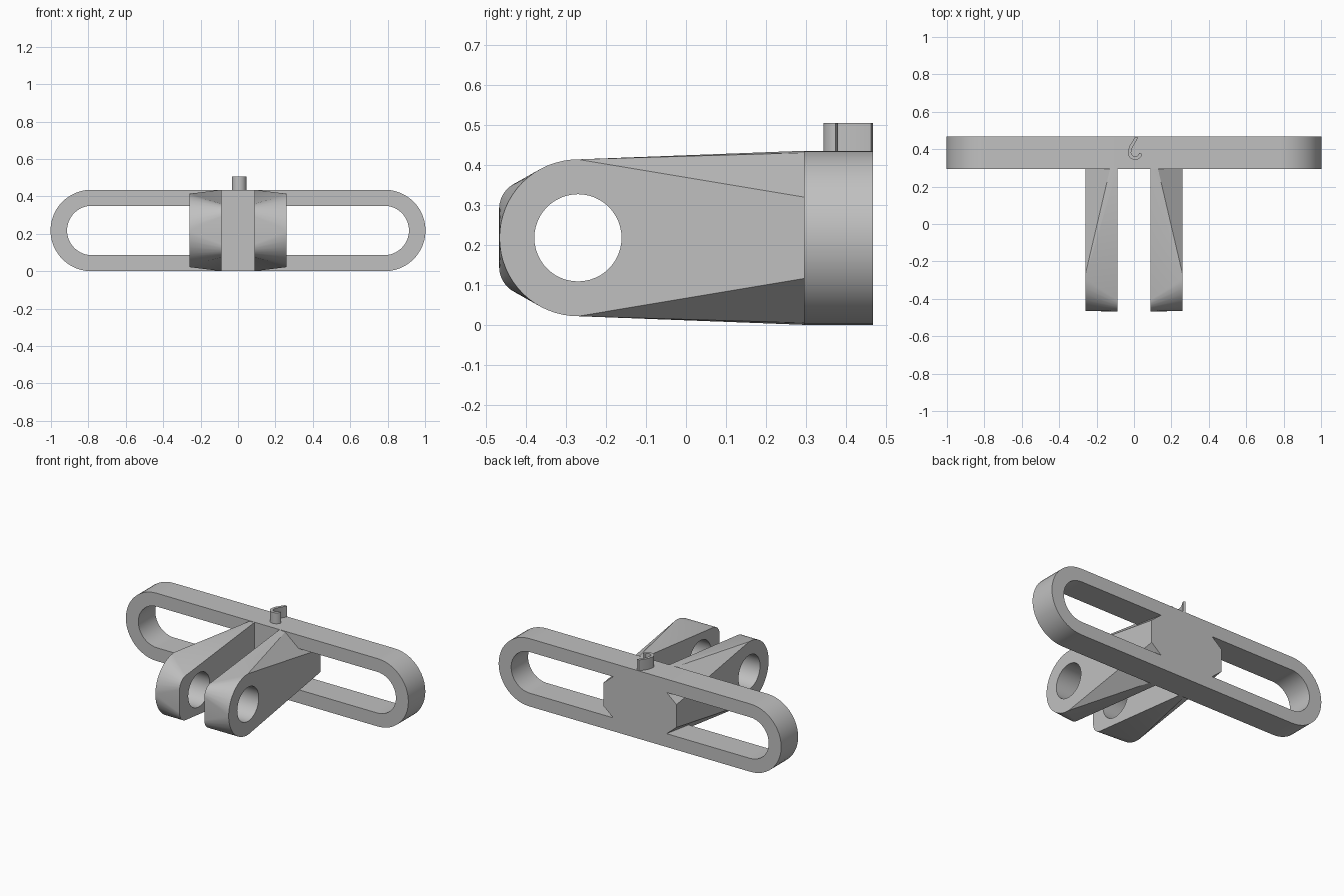
import bpy, bmesh, math
from mathutils import Vector

cube = bpy.data.objects.get("Cube")
if cube:
    bpy.data.objects.remove(cube, do_unlink=True)

grey = bpy.data.materials.new("plain grey")
grey.use_nodes = True
COLOR = (0.53, 0.53, 0.53, 1)
grey.diffuse_color = COLOR
grey.node_tree.nodes["Principled BSDF"].inputs["Base Color"].default_value = COLOR

FRONT, BACK, TOP, MID = 0.295, 0.467, 0.435, 0.2175
INNER, OUTER = 0.088, 0.26      # arm side planes
PIVOT_Y, ARM_R = -0.27, 0.196


def add_object(name, bm):
    bmesh.ops.recalc_face_normals(bm, faces=bm.faces)
    mesh = bpy.data.meshes.new(name)
    bm.to_mesh(mesh)
    bm.free()
    mesh.materials.append(grey)
    obj = bpy.data.objects.new(name, mesh)
    bpy.context.collection.objects.link(obj)
    return obj


def extrude_profile(name, points, direction):
    bm = bmesh.new()
    face = bm.faces.new([bm.verts.new(p) for p in points])
    ext = bmesh.ops.extrude_face_region(bm, geom=[face])
    moved = [v for v in ext["geom"] if isinstance(v, bmesh.types.BMVert)]
    bmesh.ops.translate(bm, verts=moved, vec=direction)
    return add_object(name, bm)


def arc(cx, cy, r, start, end, n=24):
    angles = [math.radians(start + (end - start) * i / n) for i in range(n + 1)]
    return [(cx + r * math.cos(a), cy + r * math.sin(a)) for a in angles]


def stadium(name, cx, r, y0, y1):
    outline = arc(cx, MID, r, -90, 90) + arc(-cx, MID, r, 90, 270)
    return extrude_profile(name, [(x, y0, z) for x, z in outline], (0, y1 - y0, 0))


def combine(obj, other, operation):
    mod = obj.modifiers.new(operation.lower(), 'BOOLEAN')
    mod.operation, mod.object, mod.solver = operation, other, 'EXACT'
    bpy.context.view_layer.objects.active = obj
    bpy.ops.object.modifier_apply(modifier=mod.name)
    bpy.data.objects.remove(other, do_unlink=True)


def make_arm(side):
    # Round outer nose blending to a narrow, soft-cornered inner nose
    outer = arc(PIVOT_Y, MID, ARM_R, 90, 270, 32) + [(BACK, MID - 0.073), (BACK, MID + 0.073)]
    r = 0.07
    cy, dz = -0.467 + r, 0.073
    inner = arc(cy, MID + dz, r, 97, 180, 8) + arc(cy, MID - dz, r, 180, 263, 8)
    inner += [(y, z) for y in (FRONT, BACK) for z in (0, TOP)]
    bm = bmesh.new()
    for x, pts in ((OUTER, outer), (INNER, inner)):
        for y, z in pts:
            bm.verts.new((side * x, y, z))
    hull = bmesh.ops.convex_hull(bm, input=bm.verts)
    spare = [v for v in hull["geom_interior"] if isinstance(v, bmesh.types.BMVert)]
    bmesh.ops.delete(bm, geom=spare, context='VERTS')
    bmesh.ops.dissolve_limit(bm, angle_limit=0.005, verts=bm.verts, edges=bm.edges)
    arm = add_object("arm", bm)
    # Pivot hole
    circle = arc(PIVOT_Y, MID, 0.109, 0, 360, 48)[:-1]
    combine(arm, extrude_profile("hole_cutter", [(-0.5, y, z) for y, z in circle], (1, 0, 0)),
            'DIFFERENCE')
    return arm


# Long slotted frame
frame = stadium("slotted_bracket", 0.785, MID, FRONT, BACK)
combine(frame, stadium("slot_cutter", 0.782, 0.132, FRONT - 0.1, BACK + 0.1), 'DIFFERENCE')

# Centre web and the two fork arms, fused into the frame
web = [(-INNER, FRONT, 0), (INNER, FRONT, 0), (INNER, FRONT, TOP), (-INNER, FRONT, TOP)]
combine(frame, extrude_profile("centre_web", web, (0, BACK - FRONT, 0)), 'UNION')
for side in (-1, 1):
    combine(frame, make_arm(side), 'UNION')

# Small hooked blade standing on top
path = [Vector(p) for p in [(0.015, BACK), (-0.018, 0.41)] + arc(0.006, 0.382, 0.03, 150, 350, 16)]
left, right = [], []
for i, p in enumerate(path):
    t = (path[min(i + 1, len(path) - 1)] - path[max(i - 1, 0)]).normalized()
    n = Vector((-t.y, t.x)) * 0.009
    left.append(p + n)
    right.append(p - n)
hook = extrude_profile("top_hook", [(p.x, min(p.y, BACK), TOP - 0.002) for p in left + right[::-1]],
                       (0, 0, 0.072))

# Smooth curves, sharp edges
for obj in (frame, hook):
    bpy.ops.object.select_all(action='DESELECT')
    obj.select_set(True)
    bpy.context.view_layer.objects.active = obj
    bpy.ops.object.shade_smooth_by_angle(angle=math.radians(25))
